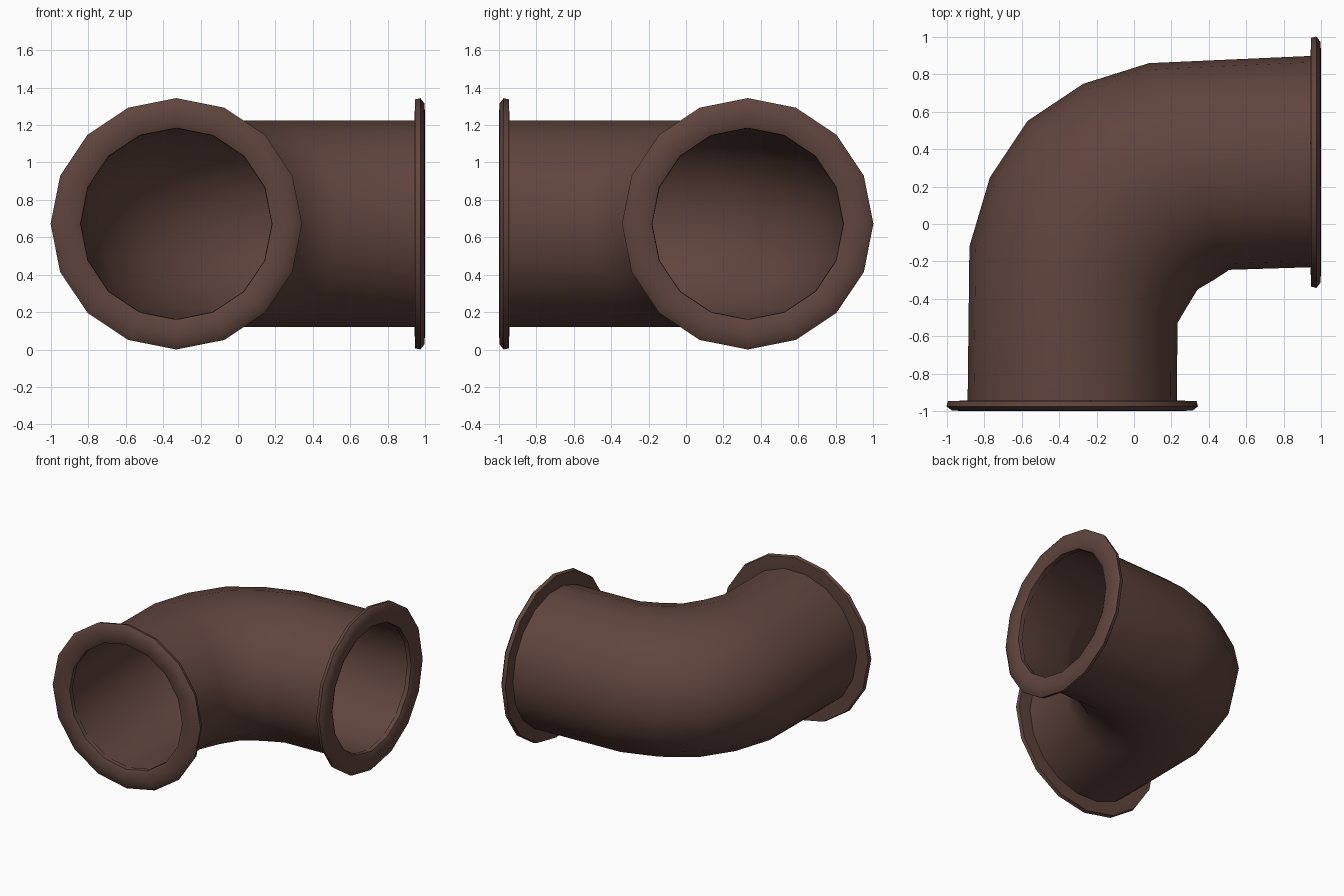
import bpy, bmesh, math
from mathutils import Vector, Matrix

if "Cube" in bpy.data.objects:
    bpy.data.objects.remove(bpy.data.objects["Cube"])

AXIS_Z = 0.672
brown = bpy.data.materials.new("dark brown")
brown.diffuse_color = (0.117, 0.058, 0.047, 1)
brown.use_nodes = True
brown.node_tree.nodes["Principled BSDF"].inputs["Base Color"].default_value = brown.diffuse_color


def loft(name, rings, close_loop, smooth):
    """Skin a list of equal-length rings of points."""
    bm = bmesh.new()
    vs = [[bm.verts.new(p) for p in ring] for ring in rings]
    n = len(rings[0])
    pairs = list(zip(vs, vs[1:]))
    if close_loop:
        pairs.append((vs[-1], vs[0]))
    for a, b in pairs:
        for i in range(n):
            j = (i + 1) % n
            bm.faces.new((a[i], a[j], b[j], b[i]))
    bmesh.ops.recalc_face_normals(bm, faces=bm.faces)
    mesh = bpy.data.meshes.new(name)
    bm.to_mesh(mesh)
    bm.free()
    mesh.materials.append(brown)
    obj = bpy.data.objects.new(name, mesh)
    bpy.context.collection.objects.link(obj)
    bpy.ops.object.select_all(action='DESELECT')
    obj.select_set(True)
    bpy.context.view_layer.objects.active = obj
    bpy.ops.object.shade_smooth_by_angle(angle=math.radians(smooth))
    return obj


# Elbow pipe: each section spans an outer-bend point and an inner-bend point
sections = [
    ((-0.89, -0.98), (0.23, -0.98)),
    ((-0.88, -0.12), (0.232, -0.53)),
    ((-0.77, 0.25), (0.285, -0.44)),
    ((-0.57, 0.55), (0.34, -0.35)),
    ((-0.27, 0.75), (0.425, -0.30)),
    ((0.08, 0.86), (0.51, -0.245)),
    ((0.98, 0.90), (0.98, -0.23)),
]


def section_ring(outer, inner, scale, sides=18):
    o, i = Vector((*outer, AXIS_Z)), Vector((*inner, AXIS_Z))
    mid, half = (o + i) / 2, (o - i) / 2 * scale
    up = Vector((0, 0, 0.56 * scale))
    return [mid + half * math.cos(t) + up * math.sin(t)
            for t in (2 * math.pi * k / sides for k in range(sides))]


outside = [section_ring(o, i, 1.0) for o, i in sections]
inside = [section_ring(o, i, 0.925) for o, i in reversed(sections)]
loft("elbow_pipe", outside + inside, True, 50)

# End flanges: a (radius, distance) profile turned around each opening
profile = [(0.51, 0.95), (0.512, 0.985), (0.54, 0.998), (0.59, 1.0),
           (0.645, 0.996), (0.672, 0.975), (0.665, 0.946), (0.54, 0.944)]


def flange(name, matrix, sides=16):
    rings = [[matrix @ Vector((r * math.cos(t), -d, r * math.sin(t)))
              for t in (2 * math.pi * k / sides for k in range(sides))]
             for r, d in profile]
    loft(name, rings, True, 50)


flange("front_flange", Matrix.Translation((-0.33, 0, AXIS_Z)))
flange("right_flange", Matrix.Translation((0, 0.33, AXIS_Z)) @ Matrix.Rotation(math.pi / 2, 4, 'Z'))
